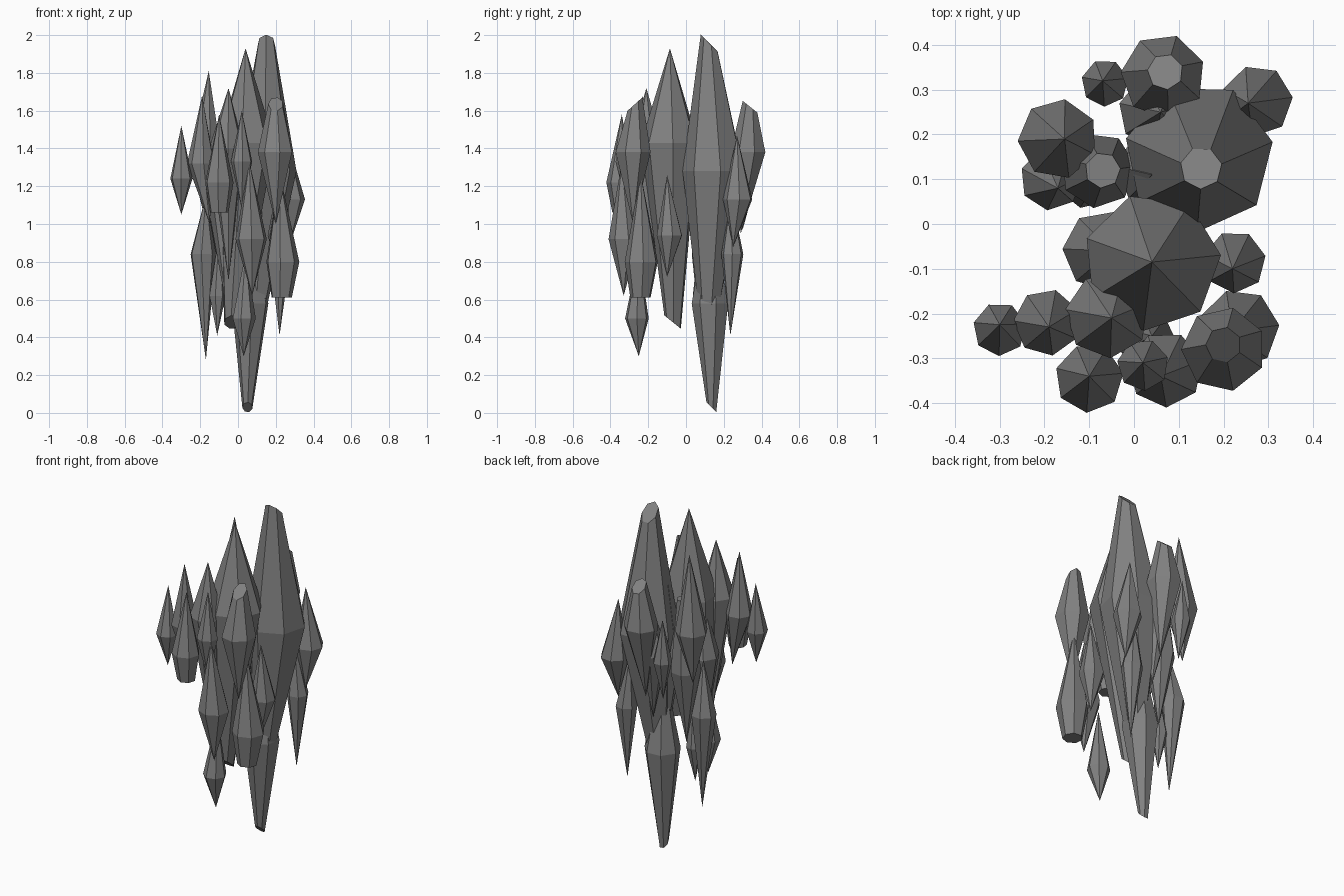
import bpy, bmesh, math

SIDES = 7
stone = bpy.data.materials.new("dark_stone")
stone.diffuse_color = (.22, .22, .22, 1)


def crystal(name, top, mid, bottom, r, r_top=0.0, r_bot=0.0, turn=0.0, slope=0.0, slope_bot=0.0):
    """Faceted double-ended crystal; an end is a point, or a slanted cut if it has a radius."""
    bm = bmesh.new()

    def ring(c, rad, s=0.0):
        if rad == 0:
            return [bm.verts.new(c)]
        pts = []
        for i in range(SIDES):
            a = turn + 2 * math.pi * i / SIDES
            dy = rad * math.sin(a)
            pts.append(bm.verts.new((c[0] + rad * math.cos(a), c[1] + dy, c[2] + s * dy)))
        return pts

    low, belt, high = ring(bottom, r_bot, slope_bot), ring(mid, r), ring(top, r_top, slope)
    for a, b in ((low, belt), (belt, high)):
        for i in range(SIDES):
            j = (i + 1) % SIDES
            loop = []
            for v in (a[i % len(a)], a[j % len(a)], b[j % len(b)], b[i % len(b)]):
                if v not in loop:
                    loop.append(v)
            bm.faces.new(loop)
    for cap in (low, high):
        if len(cap) > 1:
            bm.faces.new(cap)
    bmesh.ops.recalc_face_normals(bm, faces=bm.faces)
    me = bpy.data.meshes.new(name)
    bm.to_mesh(me)
    bm.free()
    me.materials.append(stone)
    bpy.context.collection.objects.link(bpy.data.objects.new(name, me))


# Central spires
crystal("main_spire", (.15, .125, 1.955), (.145, .15, 1.28), (.09, .12, .45), .168, .047, .04, .2, -1.0)
crystal("second_spire", (.04, -.085, 1.93), (.04, -.085, 1.43), (-.03, -.07, .48), .155, 0, .045, .1, 0, -.8)
crystal("lower_spire", (.07, .12, 1.1), (.065, .13, .58), (.05, .135, .03), .10, 0, .027, .3, 0, -1.0)
crystal("inner_left_spire", (-.05, -.06, 1.5), (-.07, -.06, 1.1), (-.05, -.08, .5), .09, 0, 0, .4)
crystal("inner_back_spire", (.04, .11, 1.55), (.05, .115, 1.1), (.05, .12, .6), .085, 0, 0, .3)

# Left side
crystal("left_front_spire", (-.05, -.21, 1.72), (-.06, -.205, 1.4), (-.05, -.17, .7), .095, 0, 0, .3)
crystal("left_back_upper", (-.155, .19, 1.81), (-.17, .19, 1.36), (-.18, .19, 1.05), .09, 0, 0, .5)
crystal("left_back_cut", (-.07, .12, 1.5), (-.08, .12, 1.08), (-.08, .11, .65), .085, .04, 0, .1)
crystal("left_back_lower", (-.17, .08, 1.15), (-.185, .1, .84), (-.17, .09, .28), .07, 0, 0, .1)
crystal("left_small_lower", (-.1, .07, .95), (-.11, .08, .62), (-.11, .07, .41), .045)
crystal("left_inner", (-.19, -.23, 1.68), (-.195, -.22, 1.32), (-.15, -.22, 1.0), .075, 0, 0, .4)
crystal("left_outer", (-.3, -.225, 1.52), (-.3, -.235, 1.24), (-.3, -.23, 1.05), .06, 0, 0, .2)

# Front side
crystal("front_left", (-.1, -.34, 1.58), (-.1, -.345, 1.22), (-.1, -.34, 1.06), .077, 0, .05, .15)
crystal("front_centre_upper", (.02, -.31, 1.6), (.02, -.315, 1.33), (.02, -.31, 1.08), .058, 0, 0, .3)
crystal("front_centre", (.06, -.34, 1.33), (.07, -.325, .92), (.075, -.33, .62), .085, 0, 0, .25)
crystal("front_low", (.04, -.25, .85), (.03, -.26, .5), (.03, -.25, .3), .064)
crystal("front_right_upper", (.2, -.27, 1.635), (.2, -.28, 1.38), (.2, -.28, 1.0), .095, .04, 0, .45, .9)
crystal("front_right_lower", (.22, -.24, 1.27), (.235, -.235, .8), (.23, -.24, .61), .09, 0, .055, .1)
crystal("right_front_small", (.22, -.1, 1.26), (.225, -.085, .94), (.22, -.1, .72), .07, 0, 0, .2)

# Back side
crystal("back_right", (.255, .27, 1.47), (.275, .275, 1.13), (.27, .25, .88), .08, 0, 0, .1)
crystal("back_right_lower", (.2, .24, 1.15), (.22, .245, .84), (.22, .235, .41), .06)
crystal("back_centre", (.07, .34, 1.62), (.065, .33, 1.38), (.06, .29, .95), .095, .04, 0, .35, -.8)
crystal("back_inner", (.06, .25, 1.5), (.045, .25, 1.2), (.06, .22, .8), .08, 0, 0, .2)
crystal("back_small", (-.07, .32, 1.45), (-.065, .315, 1.2), (-.06, .3, .97), .053, 0, 0, .2)
